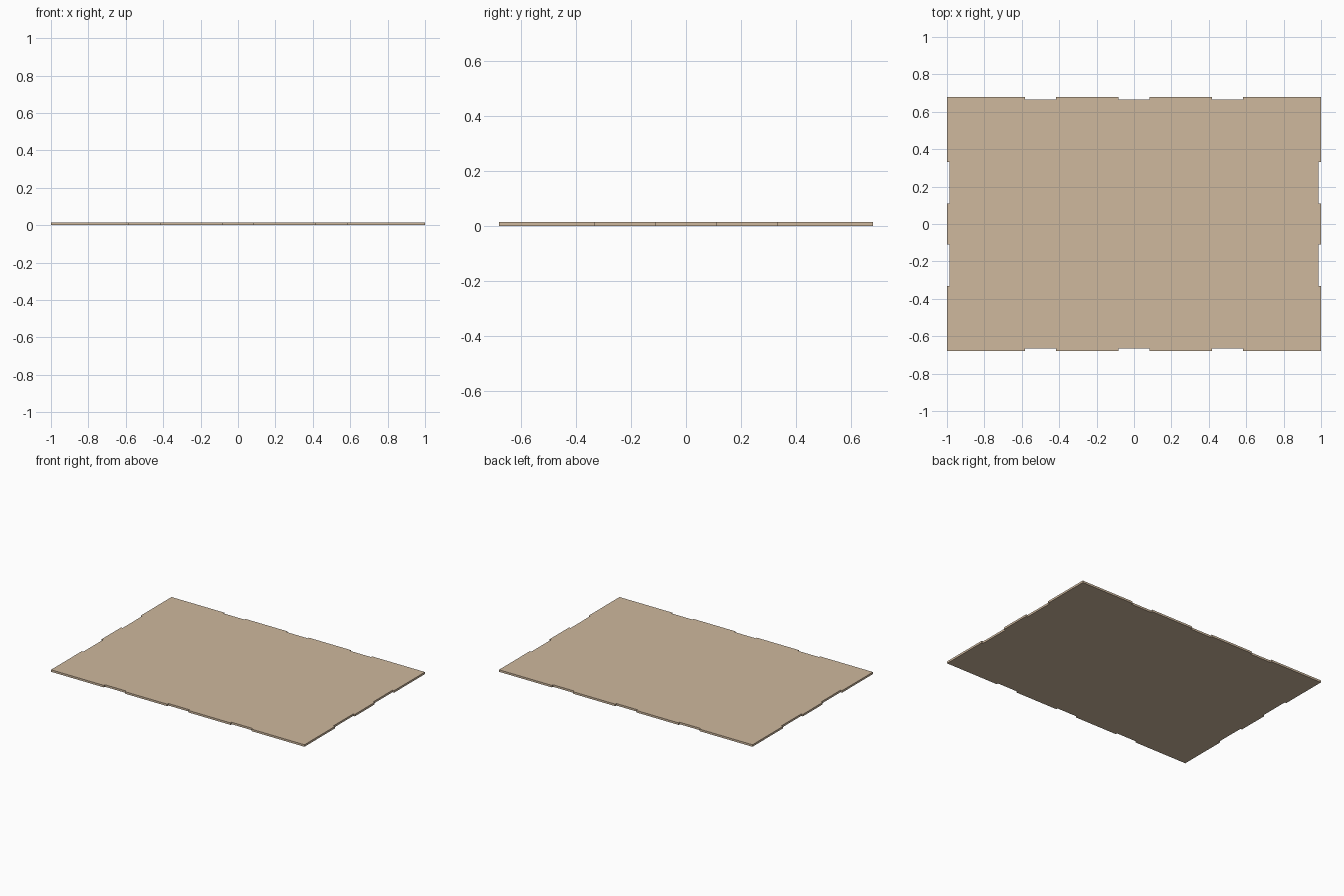
import bpy, bmesh
from mathutils import Matrix, Vector

if "Cube" in bpy.data.objects:
    bpy.data.objects.remove(bpy.data.objects["Cube"])

HX, HY, T, D = 1.0, 0.679, 0.0145, 0.0125   # half sizes, thickness, notch depth


def edge(half, offset, notches):
    """Points along one side (running +x at y=-offset), stepping into each notch."""
    pts = [(-half, -offset)]
    for a, b in notches:
        pts += [(a, -offset), (a, -offset + D), (b, -offset + D), (b, -offset)]
    return [Vector((x, y, 0)) for x, y in pts]


# Notch positions on the long and short sides
long_side = edge(HX, HY, [(c - 1 / 12, c + 1 / 12) for c in (-0.5, 0, 0.5)])
third = HY * 0.49
short_side = edge(HY, HX, [(-third, -third / 3), (third / 3, third)])

# Join four sides into one outline, each turned a quarter further
outline = []
for i, side in enumerate((long_side, short_side, long_side, short_side)):
    turn = Matrix.Rotation(i * 1.5707963268, 3, 'Z')
    outline += [turn @ p for p in side]

# Extrude the outline into the flat panel
bm = bmesh.new()
face = bm.faces.new([bm.verts.new(p) for p in outline])
ext = bmesh.ops.extrude_face_region(bm, geom=[face])
top = [g for g in ext["geom"] if isinstance(g, bmesh.types.BMVert)]
bmesh.ops.translate(bm, verts=top, vec=(0, 0, T))
bmesh.ops.recalc_face_normals(bm, faces=bm.faces[:])
mesh = bpy.data.meshes.new("notched_panel")
bm.to_mesh(mesh)
bm.free()
panel = bpy.data.objects.new("notched_panel", mesh)
bpy.context.collection.objects.link(panel)

# Pale plywood colour
mat = bpy.data.materials.new("plywood")
mat.diffuse_color = (0.62, 0.48, 0.34, 1)
mat.use_nodes = True
mat.node_tree.nodes["Principled BSDF"].inputs["Base Color"].default_value = mat.diffuse_color
mesh.materials.append(mat)
